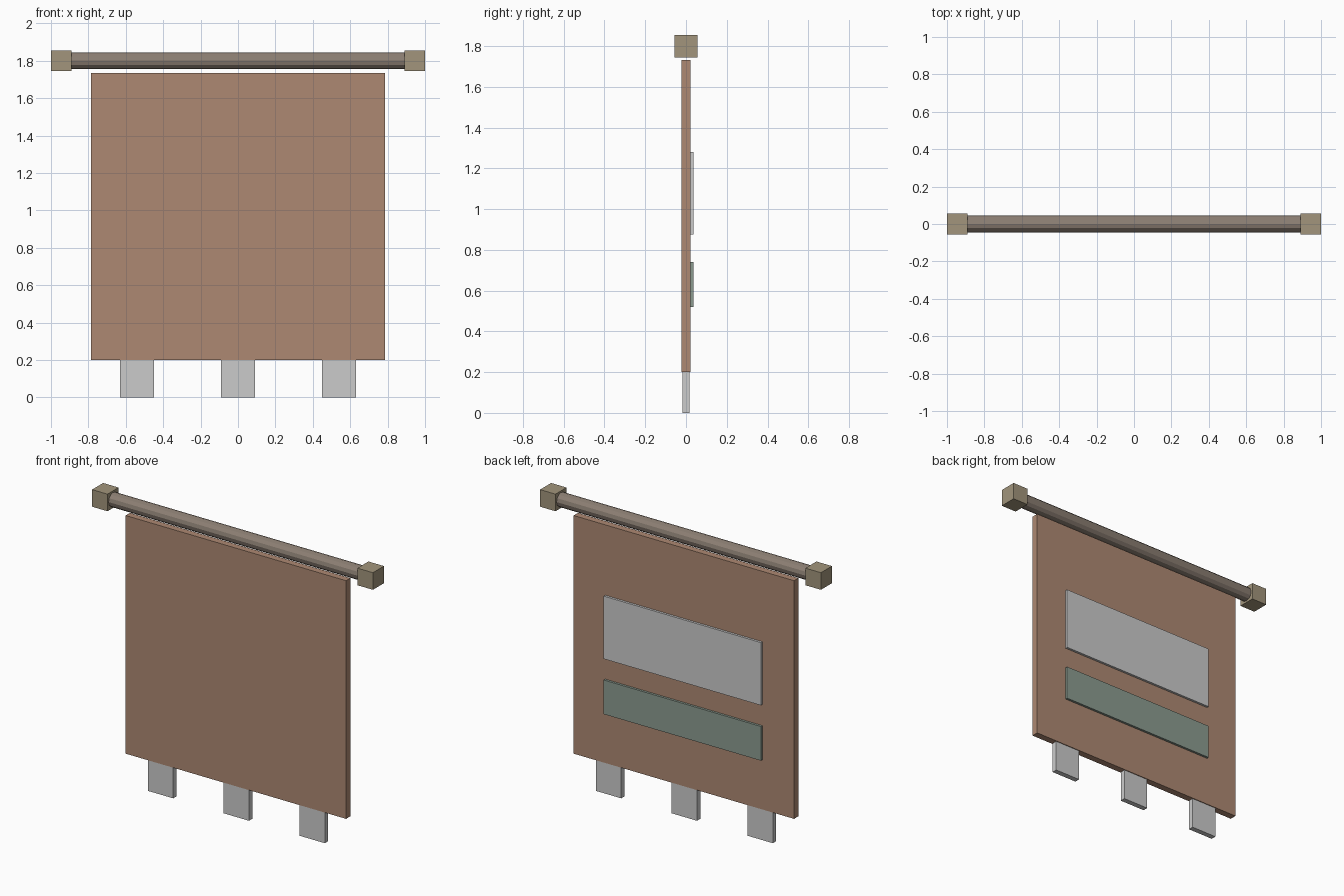
import bpy
import math

if "Cube" in bpy.data.objects:
    bpy.data.objects.remove(bpy.data.objects["Cube"])


def material(name, rgb):
    m = bpy.data.materials.new(name)
    m.diffuse_color = (*rgb, 1)
    m.use_nodes = True
    m.node_tree.nodes["Principled BSDF"].inputs["Base Color"].default_value = m.diffuse_color
    return m


brown = material("cloth_brown", (0.42, 0.25, 0.17))
dark = material("rod_brown", (0.26, 0.21, 0.17))
brass = material("cap_tan", (0.36, 0.30, 0.20))
green = material("band_green", (0.26, 0.33, 0.28))


def box(name, x, y, z, mat=None):
    """Box from (min, max) ranges on each axis."""
    ranges = (x, y, z)
    bpy.ops.mesh.primitive_cube_add(size=1, location=[(a + b) / 2 for a, b in ranges])
    ob = bpy.context.object
    ob.name = name
    ob.scale = [b - a for a, b in ranges]
    bpy.ops.object.transform_apply(location=False, rotation=False, scale=True)
    if mat:
        ob.data.materials.append(mat)
    return ob


# Hanging rod
bpy.ops.mesh.primitive_cylinder_add(vertices=12, radius=0.045, depth=1.80,
                                    location=(0, 0, 1.80),
                                    rotation=(0, math.pi / 2, 0))
rod = bpy.context.object
rod.name = "rod"
rod.data.materials.append(dark)

# Square rod end caps
for side, x in (("left", (-1.0, -0.89)), ("right", (0.89, 1.0))):
    box(f"rod_cap_{side}", x, (-0.056, 0.056), (1.745, 1.855), brass)

# Hanging cloth
box("cloth", (-0.785, 0.785), (-0.022, 0.022), (0.20, 1.733), brown)

# Raised panels on the back
box("upper_panel", (-0.56, 0.56), (0.022, 0.037), (0.876, 1.28))
box("lower_panel", (-0.56, 0.56), (0.022, 0.037), (0.52, 0.74), green)

# Bottom tabs
for i, cx in enumerate((-0.54, 0, 0.54)):
    box(f"bottom_tab_{i + 1}", (cx - 0.09, cx + 0.09), (-0.017, 0.017), (0, 0.20))
